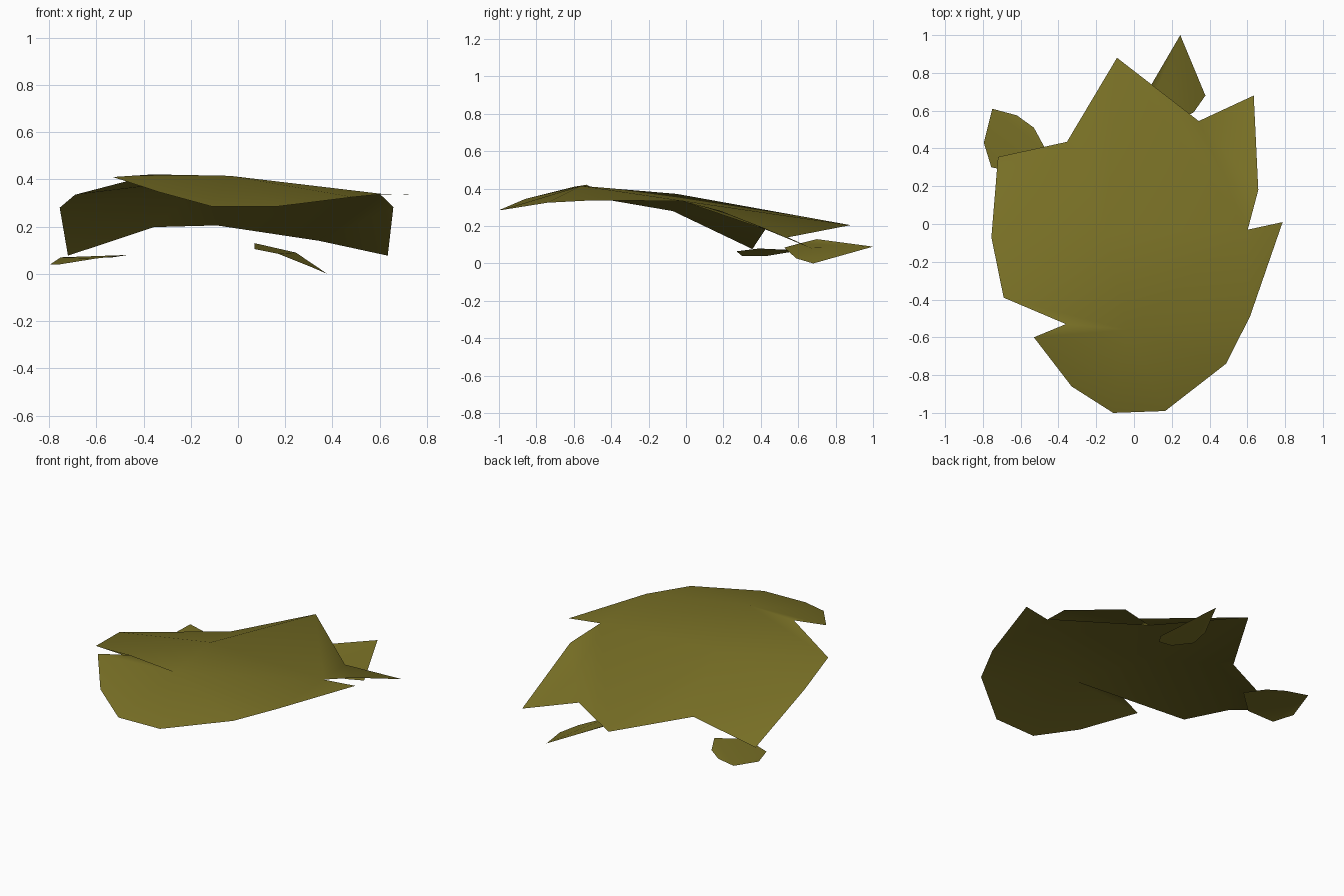
import bpy

if "Cube" in bpy.data.objects:
    bpy.data.objects.remove(bpy.data.objects["Cube"])

# One olive green for every piece
olive = bpy.data.materials.new("olive_green")
olive.diffuse_color = (0.19, 0.162, 0.019, 1)
olive.use_nodes = True
olive.node_tree.nodes["Principled BSDF"].inputs["Base Color"].default_value = olive.diffuse_color


def sheet(name, points, faces):
    """Thin smooth sheet: named points joined by triangles."""
    index = {k: i for i, k in enumerate(points)}
    mesh = bpy.data.meshes.new(name)
    mesh.from_pydata(list(points.values()), [], [[index[k] for k in f] for f in faces])
    mesh.materials.append(olive)
    for p in mesh.polygons:
        p.use_smooth = True
    mesh.update()
    obj = bpy.data.objects.new(name, mesh)
    bpy.context.collection.objects.link(obj)
    return obj


def fan(hub, chain):
    return [hub + a + b for a, b in zip(chain, chain[1:])]


# Large drooping leaf: jagged rim, counterclockwise from the front
leaf = {
    "A": (-0.11, -1.00, 0.285), "B": (0.165, -0.99, 0.285),
    "C": (0.487, -0.74, 0.325), "D": (0.614, -0.49, 0.338),
    "E": (0.787, 0.01, 0.333), "F": (0.602, -0.03, 0.337),
    "G": (0.658, 0.18, 0.283), "H": (0.634, 0.68, 0.077),
    "I": (0.343, 0.545, 0.14), "K": (-0.09, 0.88, 0.205),
    "L": (-0.355, 0.435, 0.198), "M": (-0.72, 0.355, 0.077),
    "N": (-0.755, -0.07, 0.28), "O": (-0.69, -0.39, 0.335),
    "P": (-0.36, -0.53, 0.421), "Q": (-0.53, -0.60, 0.41),
    "R": (-0.33, -0.86, 0.345),
    # crown points on the ridge
    "V": (-0.035, -0.56, 0.415), "W": (-0.15, -0.05, 0.372),
}
faces = fan("V", "OPQRABCDFW") + fan("W", "FKLNOV")
faces += ["DEF", "FGI", "GHI", "FIK", "LMN", ]
sheet("large_leaf", leaf, faces)

# Small leaf fragments beneath the back edge
fragments = {
    "back_leaf_fragment": [
        (0.245, 1.0, 0.09), (0.07, 0.70, 0.13), (0.07, 0.60, 0.105),
        (0.17, 0.525, 0.085), (0.315, 0.59, 0.027), (0.378, 0.68, 0.0)],
    "left_leaf_fragment": [
        (-0.75, 0.61, 0.07), (-0.795, 0.43, 0.04), (-0.755, 0.30, 0.04),
        (-0.60, 0.27, 0.065), (-0.465, 0.39, 0.08), (-0.53, 0.51, 0.07),
        (-0.62, 0.575, 0.066)],
}
for name, pts in fragments.items():
    loop = {chr(97 + i): p for i, p in enumerate(pts)}
    sheet(name, loop, fan("a", "".join(loop)[1:]))
